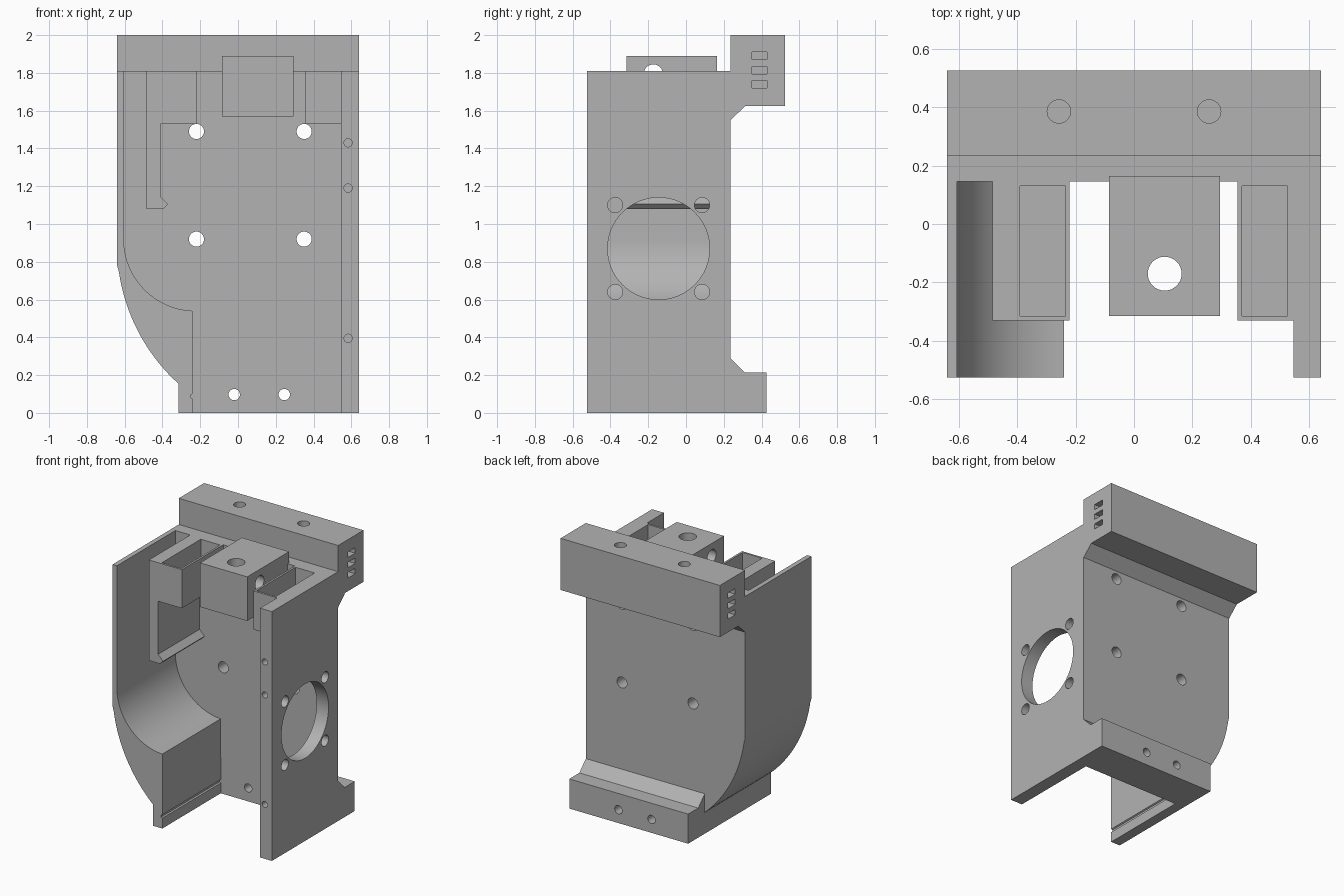
import bpy, bmesh, math
from mathutils import Vector

cube = bpy.data.objects.get("Cube")
if cube:
    bpy.data.objects.remove(cube, do_unlink=True)

grey = bpy.data.materials.new("plain grey")
grey.use_nodes = True
grey.diffuse_color = (0.45, 0.45, 0.45, 1)
grey.node_tree.nodes["Principled BSDF"].inputs["Base Color"].default_value = grey.diffuse_color


def prism(name, points, axis, start, end):
    """Extrude a flat outline along an axis; points hold the other two coordinates."""
    def place(p, d):
        co = list(p)
        co.insert("xyz".index(axis), d)
        return Vector(co)
    bm = bmesh.new()
    face = bm.faces.new([bm.verts.new(place(p, start)) for p in points])
    out = bmesh.ops.extrude_face_region(bm, geom=[face])
    moved = [g for g in out["geom"] if isinstance(g, bmesh.types.BMVert)]
    bmesh.ops.translate(bm, verts=moved, vec=place((0, 0), end - start))
    bmesh.ops.recalc_face_normals(bm, faces=bm.faces)
    mesh = bpy.data.meshes.new(name)
    bm.to_mesh(mesh)
    bm.free()
    mesh.materials.append(grey)
    obj = bpy.data.objects.new(name, mesh)
    bpy.context.collection.objects.link(obj)
    return obj


def rect(a0, a1, b0, b1):
    return [(a0, b0), (a1, b0), (a1, b1), (a0, b1)]


def arc(cx, cy, r, start, end, steps):
    angles = [math.radians(start + (end - start) * i / steps) for i in range(steps + 1)]
    return [(cx + r * math.cos(a), cy + r * math.sin(a)) for a in angles]


def drill(u, v, r, axis, start, end, sides=32):
    return prism("cutter", arc(u, v, r, 0, 360, sides)[:-1], axis, start, end)


def cut(obj, cutters):
    for c in cutters:
        c.hide_render = True
        mod = obj.modifiers.new("cut", "BOOLEAN")
        mod.operation, mod.solver, mod.object = "DIFFERENCE", "EXACT", c
        bpy.context.view_layer.objects.active = obj
        bpy.ops.object.modifier_apply(modifier=mod.name)
        bpy.data.objects.remove(c, do_unlink=True)


# Shared curved outer edge of the left side of the profile, top to bottom
outer = arc(0.353, 0.89, 0.994, 186.3, 227.7, 20)
outer[0], outer[-1] = (-0.64, 0.78), (-0.315, 0.155)
outer = [(-0.64, 1.81)] + outer + [(-0.315, 0)]

# Back plate with mounting holes
plate = prism("back_plate", outer + [(0.545, 0), (0.545, 1.81)], "y", 0.145, 0.235)
cut(plate, [drill(x, z, 0.04, "y", 0, 0.4) for x in (-0.22, 0.35) for z in (0.92, 1.49)])
cut(plate, [drill(x, 0.097, 0.03, "y", 0, 0.4) for x in (-0.02, 0.245)])

# Curved side wall, with a fine groove near its foot
inner = [(-0.24, 0), (-0.24, 0.075), (-0.25, 0.08), (-0.25, 0.095), (-0.24, 0.1)]
inner += arc(-0.225, 0.92, 0.38, 267.7, 180, 24) + [(-0.605, 1.81)]
prism("curved_wall", outer + inner, "y", -0.525, 0.145)

# Flat side wall with motor opening, bolt holes and small blind holes in its edge
wall = prism("flat_wall", rect(-0.525, 0.235, 0, 1.81), "x", 0.545, 0.64)
cut(wall, [drill(-0.145, 0.87, 0.27, "x", 0.5, 0.7, 64)])
cut(wall, [drill(y, z, 0.04, "x", 0.5, 0.7) for y in (-0.375, 0.085) for z in (0.64, 1.10)])
cut(wall, [drill(0.583, z, 0.022, "y", -0.6, -0.45, 16) for z in (0.395, 1.19, 1.43)])

# Top rail with chamfered underside, blind top holes and side slots
rail = prism("top_rail", [(0.235, 1.55), (0.315, 1.625), (0.525, 1.625), (0.525, 2), (0.235, 2)],
             "x", -0.64, 0.64)
cut(rail, [drill(x, 0.385, 0.04, "z", 1.75, 2.1) for x in (-0.257, 0.257)])
for side in (-1, 1):
    cut(rail, [prism("cutter", rect(0.35, 0.43, z - 0.02, z + 0.02), "x", side * 0.54, side * 0.7)
               for z in (1.74, 1.815, 1.89)])

# Bottom ledge with chamfered top
ledge = prism("bottom_ledge", [(0.235, 0), (0.425, 0), (0.425, 0.215), (0.31, 0.215), (0.235, 0.29)],
              "x", -0.315, 0.64)
cut(ledge, [drill(x, 0.097, 0.03, "y", 0.1, 0.6) for x in (-0.02, 0.245)])

# Left pocket with its hanging hooked plate
hook = prism("hooked_pocket", [(-0.485, 1.81), (-0.485, 1.08), (-0.395, 1.08), (-0.37, 1.105),
                               (-0.41, 1.145), (-0.41, 1.53), (-0.22, 1.53), (-0.22, 1.81)],
             "y", -0.33, 0.145)
cut(hook, [prism("cutter", rect(-0.39, -0.235, -0.315, 0.13), "z", 1.55, 1.9)])

# Right pocket
pocket = prism("side_pocket", rect(0.355, 0.545, -0.33, 0.145), "z", 1.53, 1.81)
cut(pocket, [prism("cutter", rect(0.37, 0.525, -0.315, 0.13), "z", 1.55, 1.9)])

# Centre block with crossing holes
block = prism("centre_block", rect(-0.085, 0.295, -0.315, 0.165), "z", 1.57, 1.89)
cut(block, [drill(0.105, -0.17, 0.058, "z", 1.5, 2), drill(-0.173, 1.795, 0.05, "x", -0.2, 0.4)])

# Smooth the curved faces, keep edges sharp
for obj in bpy.context.collection.objects:
    obj.select_set(obj.type == "MESH")
bpy.ops.object.shade_smooth_by_angle(angle=math.radians(25))
